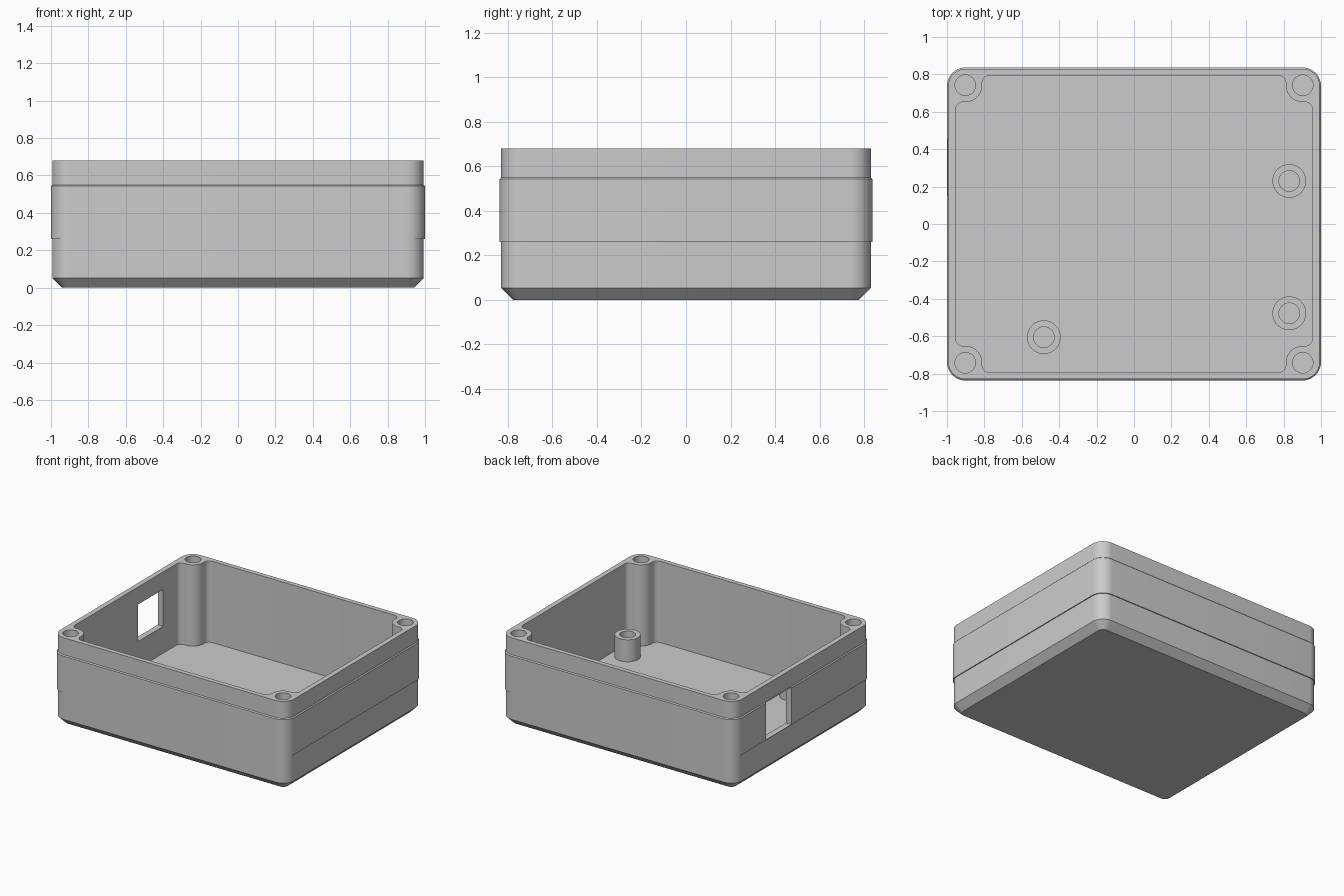
import bpy, bmesh
from math import sin, cos, radians, degrees, atan2, sqrt

if "Cube" in bpy.data.objects:
    bpy.data.objects.remove(bpy.data.objects["Cube"])

HX, HY = 1.0, 0.837          # outer half sizes at the raised band
IX, IY = 0.954, 0.794        # inner half sizes of the cavity
FLOOR, TOP = 0.056, 0.68
BAND_LOW, BAND_HIGH = 0.26, 0.55
BOSS = (0.902, 0.742)        # corner screw pillar centre
BOSS_R, FILLET, HOLE_R = 0.09, 0.04, 0.055

grey = bpy.data.materials.new("light grey plastic")
grey.use_nodes = True
colour = (0.6, 0.6, 0.6, 1)
grey.diffuse_color = colour
grey.node_tree.nodes["Principled BSDF"].inputs["Base Color"].default_value = colour


def arc(cx, cy, r, a, b, n):
    """Points on an arc from angle a to b in degrees."""
    steps = [radians(a + (b - a) * i / n) for i in range(n + 1)]
    return [(cx + r * cos(t), cy + r * sin(t)) for t in steps]


def rounded_rect(inset):
    r = 0.1 - inset
    x, y = HX - 0.1, HY - 0.1
    corners = [(x, y), (-x, y), (-x, -y), (x, -y)]
    return [p for i, (cx, cy) in enumerate(corners)
            for p in arc(cx, cy, r, 90 * i, 90 * i + 90, 12)]


def cavity_outline():
    """Rectangle whose corners wrap around the screw pillars."""
    bx, by = BOSS
    reach = BOSS_R + FILLET
    fx, fy = IX - FILLET, IY - FILLET
    low = by - sqrt(reach ** 2 - (fx - bx) ** 2)
    side = bx - sqrt(reach ** 2 - (fy - by) ** 2)
    a = degrees(atan2(by - low, bx - fx))
    b = degrees(atan2(fy - by, side - bx))
    quarter = arc(fx, low, FILLET, 0, a, 8)
    quarter += arc(bx, by, BOSS_R, a + 180, b, 14)[1:]
    quarter += arc(side, fy, FILLET, b - 180, 90, 8)[1:]
    flip = quarter[::-1]
    return (quarter + [(-x, y) for x, y in flip]
            + [(-x, -y) for x, y in quarter] + [(x, -y) for x, y in flip])


def loft(name, layers, closed=False):
    """Skin stacked outlines (points, z); cap the ends or join them in a ring."""
    bm = bmesh.new()
    rings = [[bm.verts.new((x, y, z)) for x, y in pts] for pts, z in layers]
    pairs = list(zip(rings, rings[1:])) + ([(rings[-1], rings[0])] if closed else [])
    for low, high in pairs:
        for i in range(len(low)):
            j = (i + 1) % len(low)
            bm.faces.new((low[i], low[j], high[j], high[i]))
    if not closed:
        bm.faces.new(rings[0][::-1])
        bm.faces.new(rings[-1])
    bmesh.ops.recalc_face_normals(bm, faces=bm.faces)
    mesh = bpy.data.meshes.new(name)
    bm.to_mesh(mesh)
    bm.free()
    mesh.materials.append(grey)
    obj = bpy.data.objects.new(name, mesh)
    bpy.context.collection.objects.link(obj)
    return obj


def select(obj):
    bpy.ops.object.select_all(action="DESELECT")
    obj.select_set(True)
    bpy.context.view_layer.objects.active = obj


def cut(target, cutter):
    cutter.hide_render = True
    mod = target.modifiers.new("cut", "BOOLEAN")
    mod.operation, mod.solver, mod.object = "DIFFERENCE", "EXACT", cutter
    select(target)
    bpy.ops.object.modifier_apply(modifier=mod.name)
    bpy.data.objects.remove(cutter)


# Outer body: chamfered base, raised band with a bevelled upper edge
STEP = 0.007
enclosure = loft("enclosure", [
    (rounded_rect(0.06), 0), (rounded_rect(STEP), 0.053),
    (rounded_rect(STEP), BAND_LOW), (rounded_rect(0), BAND_LOW),
    (rounded_rect(0), BAND_HIGH - 0.007), (rounded_rect(STEP), BAND_HIGH),
    (rounded_rect(STEP), TOP)])

# Cavity, leaving a pillar in every corner
outline = cavity_outline()
cut(enclosure, loft("cavity_cutter", [(outline, FLOOR), (outline, 0.8)]))

# Screw holes in the pillars
for sx in (-1, 1):
    for sy in (-1, 1):
        circle = arc(sx * BOSS[0], sy * BOSS[1], HOLE_R, 0, 360, 32)[:-1]
        cut(enclosure, loft("hole_cutter", [(circle, FLOOR + 0.01), (circle, 0.8)]))

# Rectangular port through the right wall
port = [(-1.1, 0.15), (-0.9, 0.15), (-0.9, 0.455), (-1.1, 0.455)]
cut(enclosure, loft("port_cutter", [(port, BAND_LOW + 0.002), (port, BAND_HIGH - 0.004)]))

# Hollow standoffs on the floor
parts = [enclosure]
for i, (x, y) in enumerate([(0.83, 0.23), (0.83, -0.477), (-0.482, -0.605)]):
    outer = arc(x, y, 0.09, 0, 360, 40)[:-1]
    inner = arc(x, y, HOLE_R, 0, 360, 40)[:-1]
    parts.append(loft(f"standoff_{i + 1}", [
        (outer, FLOOR - 0.01), (outer, 0.225), (inner, 0.225), (inner, FLOOR - 0.01)], closed=True))

for part in parts:
    select(part)
    bpy.ops.object.shade_smooth_by_angle(angle=radians(30))
